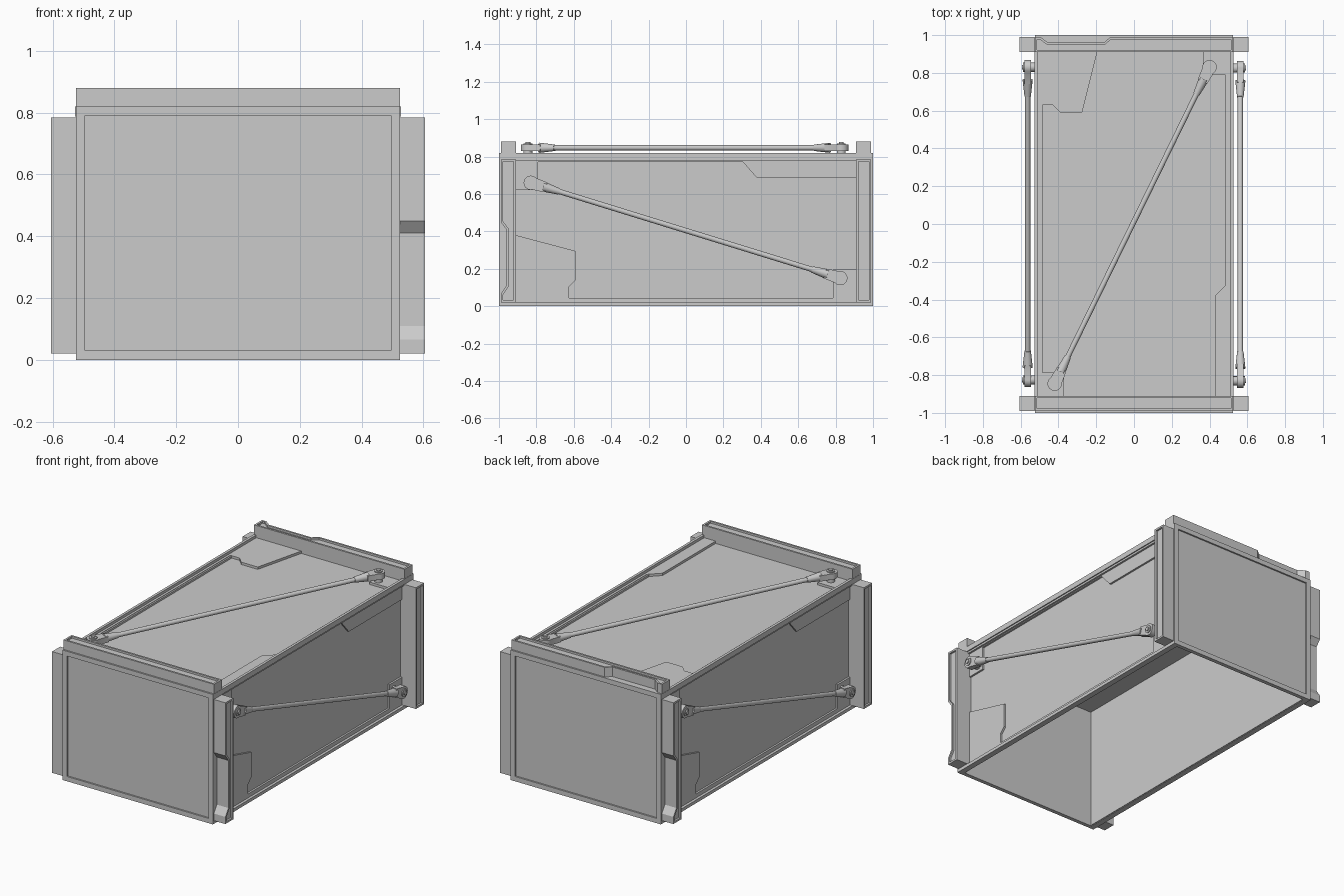
import bpy, bmesh, math
from mathutils import Matrix, Vector

if "Cube" in bpy.data.objects:
    bpy.data.objects.remove(bpy.data.objects["Cube"])

# Face frames: local x,y lie in the face, local z points outward
def frame(u, v, w):
    return Matrix((u, v, w)).transposed().to_4x4()
RIGHT = frame((0, 1, 0), (0, 0, 1), (1, 0, 0))
LEFT = frame((0, -1, 0), (0, 0, 1), (-1, 0, 0))
TOP = Matrix.Identity(4)
FRONT = frame((1, 0, 0), (0, 0, 1), (0, -1, 0))
BACK = frame((-1, 0, 0), (0, 0, 1), (0, 1, 0))

def finish(name, bm, m, smooth=False):
    bmesh.ops.recalc_face_normals(bm, faces=bm.faces)
    me = bpy.data.meshes.new(name)
    bm.to_mesh(me)
    bm.free()
    me.transform(m)
    ob = bpy.data.objects.new(name, me)
    bpy.context.collection.objects.link(ob)
    if smooth:
        bpy.ops.object.select_all(action='DESELECT')
        ob.select_set(True)
        bpy.context.view_layer.objects.active = ob
        bpy.ops.object.shade_smooth_by_angle(angle=math.radians(35))
    return ob

def rect(u0, u1, v0, v1):
    return [(u0, v0), (u1, v0), (u1, v1), (u0, v1)]

def extrude(bm, faces, h):
    r = bmesh.ops.extrude_face_region(bm, geom=faces)
    bmesh.ops.translate(bm, vec=(0, 0, h), verts=[e for e in r['geom'] if isinstance(e, bmesh.types.BMVert)])
    return [e for e in r['geom'] if isinstance(e, bmesh.types.BMFace)]

# Solid prism, optionally with an inset groove in its outer face
def prism(name, pts, w0, w1, m, groove=None, smooth=False):
    bm = bmesh.new()
    f = bm.faces.new([bm.verts.new((u, v, w0)) for u, v in pts])
    cap = extrude(bm, [f], w1 - w0)
    bmesh.ops.recalc_face_normals(bm, faces=bm.faces)
    if groove:
        t, d = groove
        bmesh.ops.inset_region(bm, faces=cap, thickness=t, use_even_offset=True)
        moved = extrude(bm, cap, -d)
        old = [c for c in cap if c.is_valid and c not in moved]
        if old:
            bmesh.ops.delete(bm, geom=old, context='FACES')
    return finish(name, bm, m, smooth)

# Plate with a shaped opening
def ring(name, outer, hole, w0, w1, m):
    bm = bmesh.new()
    for pts in (outer, hole):
        vs = [bm.verts.new((u, v, w0)) for u, v in pts]
        for a, b in zip(vs, vs[1:] + vs[:1]):
            bm.edges.new((a, b))
    bmesh.ops.triangle_fill(bm, use_beauty=True, use_dissolve=False, edges=bm.edges[:], normal=(0, 0, 1))
    extrude(bm, bm.faces[:], w1 - w0)
    return finish(name, bm, m)

def disc(r, n=24):
    return [(r * math.cos(2 * math.pi * i / n), r * math.sin(2 * math.pi * i / n)) for i in range(n)]

# Diagonal brace: round rod, socket cones, flat eyes, bolts
def brace(name, p, q, w, base, m):
    p, q = Vector(p), Vector(q)
    d = q - p
    L = d.length
    for i, (o, ang) in enumerate(((p, math.atan2(d.y, d.x)), (q, math.atan2(-d.y, -d.x)))):
        mm = m @ Matrix.Translation((o.x, o.y, w)) @ Matrix.Rotation(ang, 4, 'Z')
        arc = [(0.038 * math.cos(a), 0.038 * math.sin(a))
               for a in (math.radians(60 + 240 * k / 16) for k in range(17))]
        prism(f"{name}_eye_{i}", arc + [(0.085, -0.027), (0.085, 0.027)], -0.018, 0.018, mm, smooth=True)
        prism(f"{name}_pin_{i}", disc(0.024), base - w, 0.024, mm, smooth=True)
        prism(f"{name}_bolt_{i}", disc(0.013), 0.02, 0.031, mm, smooth=True)
        bm = bmesh.new()
        bmesh.ops.create_cone(bm, cap_ends=True, segments=20, radius1=0.027, radius2=0.017, depth=0.09,
                              matrix=Matrix.Translation((0.115, 0, 0)) @ Matrix.Rotation(math.pi / 2, 4, 'Y'))
        finish(f"{name}_socket_{i}", bm, mm, True)
        if i == 0:
            bm = bmesh.new()
            bmesh.ops.create_cone(bm, cap_ends=True, segments=20, radius1=0.014, radius2=0.014, depth=L - 0.2,
                                  matrix=Matrix.Translation((L / 2, 0, 0)) @ Matrix.Rotation(math.pi / 2, 4, 'Y'))
            finish(f"{name}_rod", bm, mm, True)

# End walls with a shallow recessed panel
for n, m in (("front", FRONT), ("back", BACK)):
    prism(f"{n}_wall", rect(-0.525, 0.525, 0, 0.82), 0.975, 1.0, m, (0.03, 0.01))

# Long side walls: panel, frame, cover plate, posts, brace
side_open = [(-0.91, 0.62), (-0.91, 0.38), (-0.59, 0.295), (-0.59, 0.14), (-0.625, 0.105), (-0.625, 0.045),
             (0.785, 0.045), (0.785, 0.195), (0.91, 0.195), (0.91, 0.685), (0.38, 0.685), (0.305, 0.77),
             (-0.79, 0.77), (-0.79, 0.62)]
side_notch = [(-0.99, 0.02), (-0.91, 0.02), (-0.91, 0.785), (-0.99, 0.785), (-0.99, 0.45),
              (-0.96, 0.41), (-0.96, 0.11), (-0.99, 0.065)]
for n, m in (("right", RIGHT), ("left", LEFT)):
    prism(f"{n}_panel", rect(-0.98, 0.98, 0.003, 0.80), 0.485, 0.496, m)
    ring(f"{n}_frame", rect(-0.985, 0.985, 0, 0.80), rect(-0.91, 0.91, 0.02, 0.787), 0.49, 0.525, m)
    ring(f"{n}_cover_plate", rect(-0.92, 0.92, 0.01, 0.795), side_open, 0.49, 0.508, m)
    prism(f"{n}_notched_post", side_notch, 0.5, 0.605, m, (0.012, 0.012))
    prism(f"{n}_plain_post", rect(0.91, 0.99, 0.02, 0.785), 0.5, 0.605, m, (0.012, 0.012))
    brace(f"{n}_brace", (-0.83, 0.66), (0.825, 0.15), 0.563, 0.49, m)

# Roof: panel, frame, cover plate, end bars, brace
top_open = [(-0.495, 0.63), (-0.495, -0.785), (-0.37, -0.785), (-0.37, -0.91), (0.43, -0.91), (0.43, -0.38),
            (0.495, -0.315), (0.495, 0.79), (0.365, 0.79), (0.365, 0.91), (-0.195, 0.91), (-0.275, 0.59),
            (-0.39, 0.59), (-0.43, 0.63)]
top_notch = [(-0.525, 0.91), (0.525, 0.91), (0.525, 0.99), (-0.125, 0.99), (-0.16, 0.96),
             (-0.455, 0.96), (-0.495, 0.99), (-0.525, 0.99)]
prism("roof_panel", rect(-0.52, 0.52, -0.98, 0.98), 0.775, 0.788, TOP)
ring("roof_frame", rect(-0.527, 0.527, -0.985, 0.985), rect(-0.51, 0.51, -0.91, 0.91), 0.787, 0.82, TOP)
ring("roof_cover_plate", rect(-0.517, 0.517, -0.92, 0.92), top_open, 0.78, 0.803, TOP)
prism("roof_notched_bar", top_notch, 0.8, 0.88, TOP, (0.012, 0.012))
prism("roof_plain_bar", rect(-0.525, 0.525, -0.99, -0.91), 0.8, 0.88, TOP, (0.012, 0.012))
brace("roof_brace", (-0.42, -0.845), (0.4, 0.83), 0.847, 0.78, TOP)
